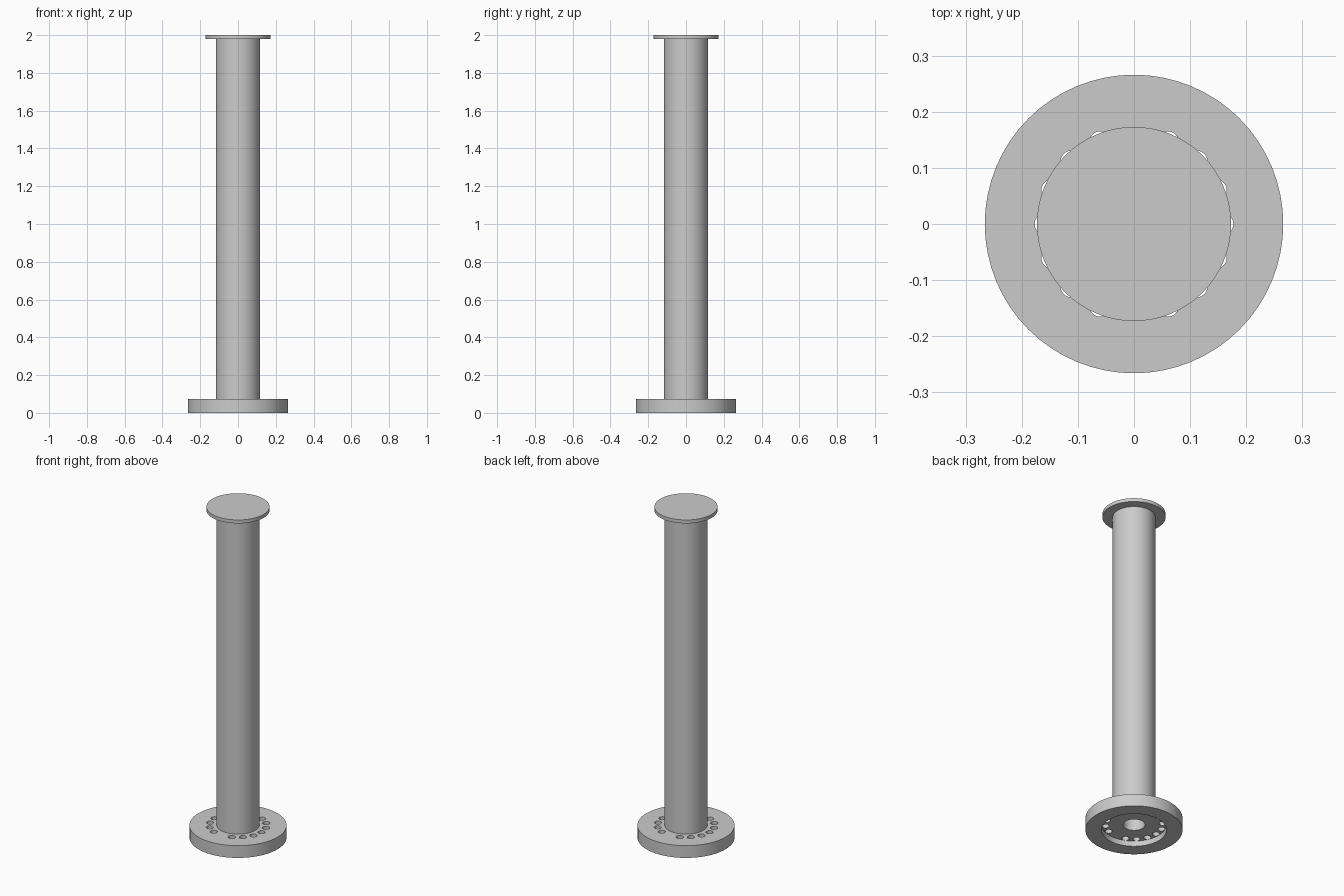
import bpy, bmesh
from math import cos, sin, pi, radians
from mathutils import Matrix

default = bpy.data.objects.get("Cube")
if default:
    bpy.data.objects.remove(default, do_unlink=True)

SEGMENTS = 64
BASE_TOP, RECESS, FLANGE_BOTTOM = 0.074, 0.033, 1.979
BORE, COLUMN = 0.06, 0.117

grey = bpy.data.materials.new("plain grey")
grey.use_nodes = True
grey.diffuse_color = (0.6, 0.6, 0.6, 1)
grey.node_tree.nodes["Principled BSDF"].inputs["Base Color"].default_value = (0.6, 0.6, 0.6, 1)


def add_object(name, bm):
    bmesh.ops.recalc_face_normals(bm, faces=bm.faces[:])
    mesh = bpy.data.meshes.new(name)
    bm.to_mesh(mesh)
    bm.free()
    mesh.materials.append(grey)
    obj = bpy.data.objects.new(name, mesh)
    bpy.context.collection.objects.link(obj)
    return obj


def activate(obj):
    bpy.ops.object.select_all(action="DESELECT")
    obj.select_set(True)
    bpy.context.view_layer.objects.active = obj


def turned_ring(name, profile):
    """Revolve a closed (radius, height) profile around the z axis."""
    bm = bmesh.new()
    rings = []
    for i in range(SEGMENTS):
        a = 2 * pi * i / SEGMENTS
        rings.append([bm.verts.new((r * cos(a), r * sin(a), z)) for r, z in profile])
    n = len(profile)
    for i in range(SEGMENTS):
        here, there = rings[i], rings[(i + 1) % SEGMENTS]
        for j in range(n):
            k = (j + 1) % n
            bm.faces.new((here[j], there[j], there[k], here[k]))
    return add_object(name, bm)


def add_cylinder(bm, radius, bottom, top, x=0, y=0, segments=SEGMENTS):
    bmesh.ops.create_cone(bm, cap_ends=True, segments=segments, radius1=radius, radius2=radius,
                          depth=top - bottom,
                          matrix=Matrix.Translation((x, y, (bottom + top) / 2)))


# Base flange, recessed underneath
base = turned_ring("base_flange", [(BORE, RECESS), (0.178, RECESS), (0.178, 0), (0.266, 0),
                                   (0.266, BASE_TOP), (BORE, BASE_TOP)])

# Bolt holes on a circle, skipping the front and back positions
bm = bmesh.new()
for i in range(16):
    if i % 8 != 4:
        a = radians(22.5 * i)
        add_cylinder(bm, 0.02, RECESS - 0.015, BASE_TOP + 0.02,
                     0.157 * cos(a), 0.157 * sin(a), 24)
cutter = add_object("bolt_hole_cutter", bm)
cutter.hide_render = True
cut = base.modifiers.new("bolt holes", "BOOLEAN")
cut.operation = "DIFFERENCE"
cut.solver = "EXACT"
cut.object = cutter
activate(base)
bpy.ops.object.modifier_apply(modifier=cut.name)
bpy.data.objects.remove(cutter, do_unlink=True)

# Hollow column
column = turned_ring("column", [(BORE, BASE_TOP), (COLUMN, BASE_TOP),
                                (COLUMN, FLANGE_BOTTOM), (BORE, FLANGE_BOTTOM)])

# Top plate
bm = bmesh.new()
add_cylinder(bm, 0.173, FLANGE_BOTTOM, 2.0)
top = add_object("top_plate", bm)

for obj in (base, column, top):
    activate(obj)
    bpy.ops.object.shade_smooth_by_angle(angle=radians(30))
